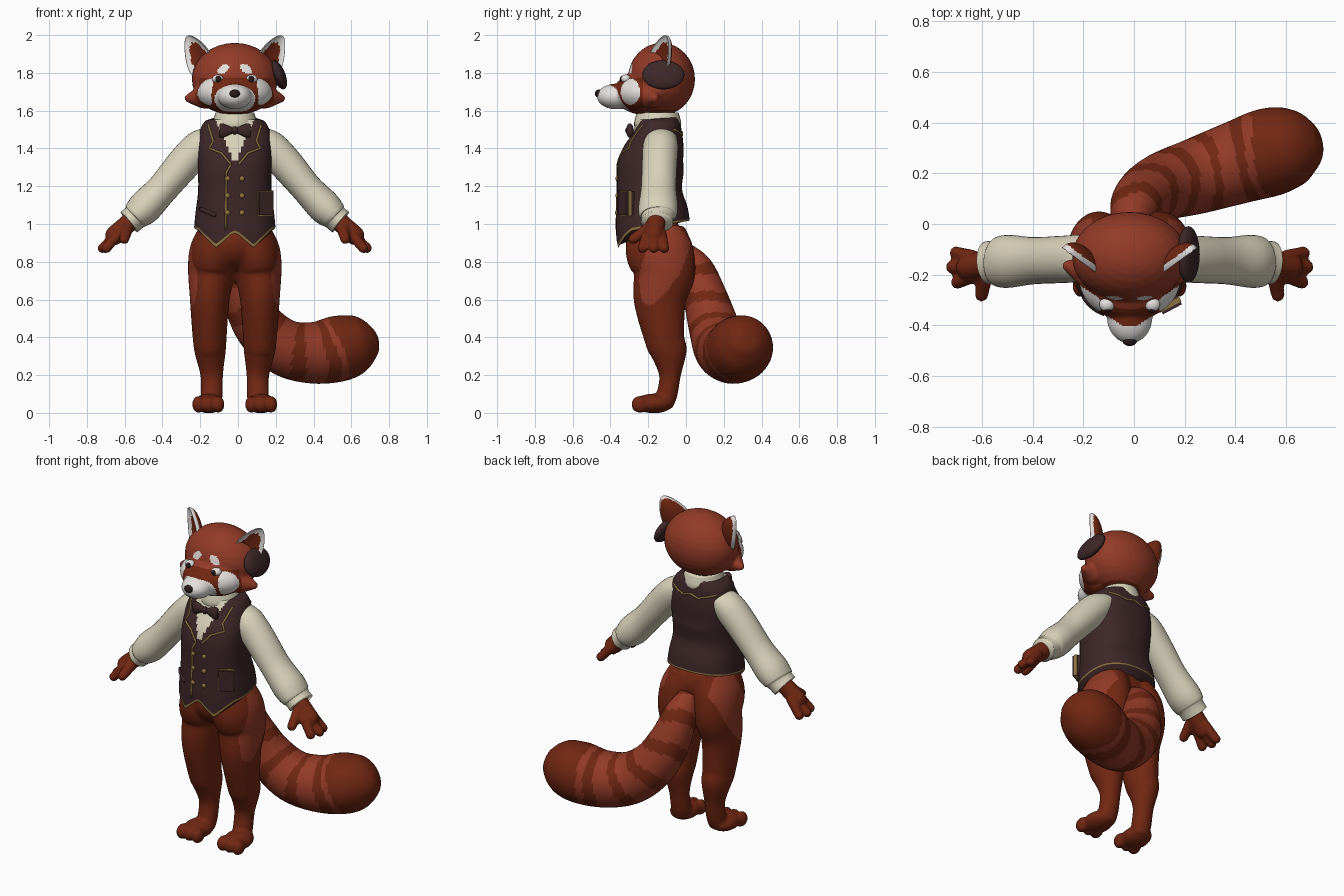
import bpy, bmesh, math
from mathutils import Vector, Matrix
from mathutils.bvhtree import BVHTree

if "Cube" in bpy.data.objects:
    bpy.data.objects.remove(bpy.data.objects["Cube"])

PALETTE = {
    "fur_red": (0.29, 0.043, 0.02), "fur_rust": (0.165, 0.02, 0.006),
    "fur_white": (0.78, 0.75, 0.73), "shirt_cream": (0.69, 0.64, 0.49),
    "vest_brown": (0.047, 0.02, 0.021), "trim_gold": (0.27, 0.17, 0.05),
    "nose_black": (0.022, 0.01, 0.01),
}
RED, RUST, WHITE, CREAM, VEST, GOLD, BLACK = range(7)
MATS = []
for label, rgb in PALETTE.items():
    m = bpy.data.materials.new(label)
    m.use_nodes = True
    m.diffuse_color = (*rgb, 1)
    m.node_tree.nodes["Principled BSDF"].inputs["Base Color"].default_value = (*rgb, 1)
    MATS.append(m)

CX = -0.017  # plane of symmetry of the body


def make(name, bm, color, voxel=0, relax=6, smooth=True):
    """Turn a bmesh into an object; color is an index or a rule on polygons."""
    bmesh.ops.recalc_face_normals(bm, faces=bm.faces[:])
    mesh = bpy.data.meshes.new(name)
    bm.to_mesh(mesh)
    bm.free()
    obj = bpy.data.objects.new(name, mesh)
    bpy.context.collection.objects.link(obj)
    if voxel:
        remesh = obj.modifiers.new("blend", "REMESH")
        remesh.mode, remesh.voxel_size = "VOXEL", voxel
        soften = obj.modifiers.new("soften", "SMOOTH")
        soften.factor, soften.iterations = 0.5, relax
        bpy.context.view_layer.update()
        graph = bpy.context.evaluated_depsgraph_get()
        baked = bpy.data.meshes.new_from_object(obj.evaluated_get(graph))
        obj.modifiers.clear()
        obj.data = mesh = baked
    mesh.materials.clear()
    picks = [color(p) if callable(color) else color for p in mesh.polygons]
    used = sorted(set(picks))
    for i in used:
        mesh.materials.append(MATS[i])
    for p, pick in zip(mesh.polygons, picks):
        p.material_index = used.index(pick)
        p.use_smooth = smooth
    return obj


def ball(bm, center, radii, turn=Matrix(), seg=32):
    place = Matrix.Translation(center) @ turn @ Matrix.Diagonal((*radii, 1))
    return bmesh.ops.create_uvsphere(bm, u_segments=seg, v_segments=seg // 2, radius=1, matrix=place)["verts"]


def chain(bm, p, q, r0, r1, n=8):
    for i in range(n + 1):
        t = i / n
        r = r0 + (r1 - r0) * t
        ball(bm, Vector(p).lerp(Vector(q), t), (r, r, r), seg=16)


def spline(keys, k):
    out = []
    for i in range(len(keys) - 1):
        quad = zip(keys[max(i - 1, 0)], keys[i], keys[i + 1], keys[min(i + 2, len(keys) - 1)])
        quad = list(quad)
        for j in range(k):
            t = j / k
            out.append([0.5 * (2 * b + (c - a) * t + (2 * a - 5 * b + 4 * c - d) * t * t
                               + (3 * b - a - 3 * c + d) * t ** 3) for a, b, c, d in quad])
    return out + [list(keys[-1])]


def tube(bm, keys, n=32, k=6, power=1.0):
    """Loft ellipses (x, y, z, r_side, r_depth) along a smooth path."""
    path = spline(keys, k)
    rings = []
    for i, (x, y, z, ra, rb) in enumerate(path):
        t = Vector(path[min(i + 1, len(path) - 1)][:3]) - Vector(path[max(i - 1, 0)][:3])
        t.normalize()
        u = Vector((0, 1, 0)).cross(t).normalized()
        w = t.cross(u)
        ring = []
        for j in range(n):
            a = math.tau * j / n
            c, s = (math.copysign(abs(v) ** power, v) for v in (math.cos(a), math.sin(a)))
            ring.append(bm.verts.new(Vector((x, y, z)) + u * ra * c + w * rb * s))
        rings.append(ring)
    for a, b in zip(rings, rings[1:]):
        for j in range(n):
            bm.faces.new((a[j], a[(j + 1) % n], b[(j + 1) % n], b[j]))
    bm.faces.new(rings[0])
    bm.faces.new(rings[-1])
    return len(path) - 1


def side_keys(keys, s):
    return [(CX + s * k[0], *k[1:]) for k in keys]


# Head: skull, face, muzzle and cheek tufts blended, markings by position
bm = bmesh.new()
ball(bm, (CX, -0.13, 1.767), (0.228, 0.178, 0.192))
ball(bm, (CX, -0.22, 1.695), (0.2, 0.162, 0.117))
ball(bm, (CX, -0.37, 1.675), (0.09, 0.102, 0.068))
for s in (1, -1):
    chain(bm, (CX + s * 0.16, -0.19, 1.675), (CX + s * 0.245, -0.165, 1.665), 0.065, 0.022)


def head_color(p):
    x, y, z = p.center
    dx = abs(x - CX)

    def spot(a, ca, ra, cz, rz):
        return ((a - ca) / ra) ** 2 + ((z - cz) / rz) ** 2 < 1
    if y < -0.3 and spot(dx, 0, 0.108, 1.662, 0.076):
        return WHITE
    if dx > 0.115 and spot(y, -0.295, 0.05, 1.7, 0.07):
        return WHITE
    if y < -0.2 and spot(dx + (z - 1.82) * 0.5, 0.06, 0.028, 1.82, 0.026):
        return WHITE
    return RUST if (y < -0.23 and z < 1.775) or z < 1.605 else RED


make("head", bm, head_color, voxel=0.008)

bm = bmesh.new()
ball(bm, (CX, -0.462, 1.69), (0.028, 0.02, 0.022))
make("nose", bm, BLACK)

# Eyes and cupped ears
for s, side in ((1, "left"), (-1, "right")):
    bm = bmesh.new()
    ball(bm, (CX + s * 0.09, -0.318, 1.768), (0.03, 0.028, 0.023))
    make(side + "_eye", bm, WHITE)
    bm = bmesh.new()
    ball(bm, (CX + s * 0.088, -0.337, 1.768), (0.017, 0.014, 0.017))
    make(side + "_pupil", bm, BLACK)

    bm = bmesh.new()
    ball(bm, (0, 0, 0), (1, 1, 1), seg=48)
    marks = []
    for f in bm.faces:
        c = f.calc_center_median()
        edge = c.x ** 2 + c.z ** 2
        marks.append(WHITE if edge > (0.45 if c.y < 0 else 0.88) else RUST)
    pose = Matrix.Rotation(math.radians(37), 4, "Z") @ Matrix.Rotation(math.radians(30), 4, "Y")
    for v in bm.verts:
        a, b, c = v.co
        b = 0.45 * -b - 0.1 if b < -0.02 else b
        spot = pose @ Vector((0.078 * a * (1 - 0.35 * c), 0.055 * b, 0.128 * c))
        v.co = (CX + s * (0.2 + spot.x), spot.y - 0.14, spot.z + 1.885)
    make(side + "_ear", bm, lambda p: marks[p.index])

# Dark disc worn below the left ear
bm = bmesh.new()
ball(bm, (0.215, -0.12, 1.79), (0.035, 0.112, 0.082), Matrix.Rotation(math.radians(-22), 4, "Y"))
make("side_disc", bm, VEST)

# Vest with pointed hem, gold edge and shirt showing in the neckline
N = 112
bm = bmesh.new()
tube(bm, [(CX, -0.175, 0.97, 0.215, 0.195), (CX, -0.18, 1.05, 0.208, 0.19),
          (CX, -0.193, 1.18, 0.194, 0.172), (CX, -0.185, 1.31, 0.196, 0.175),
          (CX, -0.158, 1.42, 0.198, 0.148), (CX, -0.145, 1.5, 0.182, 0.125),
          (CX, -0.14, 1.545, 0.155, 0.108), (CX, -0.14, 1.56, 0.11, 0.09)], N, 8, 0.82)
for v in bm.verts:
    if v.co.z < 1.15:
        hem = 0.985 + 0.12 * (v.co.y + 0.18)
        if v.co.y < -0.2:
            hem -= 0.85 * max(0, 0.09 - abs(abs(v.co.x - CX) - 0.1))
        v.co.z += (hem - 0.97) * (1.15 - v.co.z) / 0.18


def vest_color(p):
    x, y, z = p.center
    if p.index < N * 2:
        return GOLD
    if y < -0.15 and abs(x - CX) < 0.09 * (z - 1.325) / 0.2:
        return CREAM
    return VEST


skin = BVHTree.FromBMesh(bm)
make("vest", bm, vest_color)


def on_vest(x, z, front=True):
    way = 1 if front else -1
    hit = skin.ray_cast(Vector((CX + x, -way, z)), Vector((0, way, 0)))[0]
    return hit if hit else Vector((CX + x, -0.14, z))


def trim(name, points, color=GOLD, front=True, r=0.006):
    bm = bmesh.new()
    keys = []
    for (xa, za), (xb, zb) in zip(points, points[1:]):
        for i in range(8):
            t = i / 8
            keys.append((*on_vest(xa + (xb - xa) * t, za + (zb - za) * t, front), r, r))
    keys.append((*on_vest(*points[-1], front), r, r))
    tube(bm, keys, 8, 1)
    make(name, bm, color)


for s, side in ((1, "left"), (-1, "right")):
    trim(side + "_lapel_trim", [(s * x, z) for x, z in
         ((0.14, 1.525), (0.115, 1.44), (0.135, 1.4), (0.07, 1.375), (0.02, 1.315))])
    for row in range(3):
        bm = bmesh.new()
        ball(bm, on_vest(s * 0.038, 1.24 - 0.09 * row), (0.014, 0.01, 0.014), seg=16)
        make(f"{side}_button_{row + 1}", bm, GOLD)
trim("closing_trim", [(-0.02, 1.315), (-0.045, 1.27), (-0.048, 0.97)])
trim("back_yoke_trim", [(-0.15, 1.5), (-0.05, 1.47), (0, 1.485), (0.05, 1.47), (0.15, 1.5)], front=False)
trim("right_pocket", [(-0.18, 1.08), (-0.1, 1.045)], VEST, r=0.011)

# Box pocket on the left with a gold rim behind its face
for name, size, out, color in (("left_pocket", (0.085, 0.05, 0.125), 0, VEST),
                               ("left_pocket_trim", (0.093, 0.02, 0.133), -0.004, GOLD)):
    bm = bmesh.new()
    place = Matrix.Translation((0.14, -0.315, 1.11)) @ Matrix.Rotation(math.radians(28), 4, "Z")
    bmesh.ops.create_cube(bm, size=1, matrix=place @ Matrix.Translation((0, out, 0)) @ Matrix.Diagonal((*size, 1)))
    make(name, bm, color, smooth=False)

# Shirt collar and bow tie
bm = bmesh.new()
tube(bm, [(CX, -0.15, 1.48, 0.105, 0.11), (CX, -0.15, 1.53, 0.118, 0.125), (CX, -0.15, 1.59, 0.102, 0.11)])
make("shirt_collar", bm, CREAM)
bm = bmesh.new()
tube(bm, [(CX + x, -0.297, 1.495, h, d) for x, h, d in
          ((-0.082, 0.034, 0.014), (-0.06, 0.037, 0.02), (0, 0.014, 0.014), (0.06, 0.037, 0.02), (0.082, 0.034, 0.014))])
ball(bm, (CX, -0.3, 1.495), (0.018, 0.022, 0.021))
make("bow_tie", bm, VEST)

# Sleeves and hands
SLEEVE = [(0.12, -0.13, 1.46, 0.06, 0.08), (0.185, -0.135, 1.41, 0.088, 0.093), (0.27, -0.14, 1.32, 0.09, 0.093),
          (0.38, -0.145, 1.19, 0.083, 0.093), (0.47, -0.147, 1.095, 0.09, 0.104), (0.515, -0.15, 1.05, 0.08, 0.1),
          (0.53, -0.15, 1.035, 0.07, 0.086), (0.56, -0.153, 1.01, 0.07, 0.085)]
for s, side in ((1, "left"), (-1, "right")):
    bm = bmesh.new()
    tube(bm, side_keys(SLEEVE, s))
    make(side + "_sleeve", bm, CREAM)
    bm = bmesh.new()
    chain(bm, (CX + s * 0.54, -0.155, 1.025), (CX + s * 0.635, -0.17, 0.94), 0.05, 0.052)
    for y, tip, reach in ((-0.13, -0.115, 0.685), (-0.17, -0.17, 0.7), (-0.205, -0.23, 0.68)):
        chain(bm, (CX + s * 0.62, y, 0.945), (CX + s * reach, tip, 0.872), 0.029, 0.027)
    chain(bm, (CX + s * 0.57, -0.19, 0.98), (CX + s * 0.585, -0.28, 0.92), 0.035, 0.027)
    make(side + "_hand", bm, RUST, voxel=0.009, relax=3)

# Hips, legs and toed feet in one skin, with red hip patches
LEG = [(0.09, -0.16, 0.96, 0.1, 0.155), (0.113, -0.142, 0.86, 0.125, 0.178), (0.123, -0.115, 0.75, 0.125, 0.165),
       (0.133, -0.138, 0.6, 0.105, 0.14), (0.133, -0.115, 0.4, 0.09, 0.107), (0.13, -0.092, 0.32, 0.082, 0.097),
       (0.122, -0.085, 0.2, 0.06, 0.058), (0.122, -0.1, 0.1, 0.058, 0.055), (0.125, -0.12, 0.04, 0.055, 0.05)]
bm = bmesh.new()
ball(bm, (CX, -0.16, 0.9), (0.185, 0.16, 0.15))
for s in (1, -1):
    tube(bm, side_keys(LEG, s))
    ball(bm, (CX + s * 0.138, -0.17, 0.05), (0.08, 0.105, 0.052))
    for dx in (0.088, 0.14, 0.192):
        ball(bm, (CX + s * dx, -0.245, 0.045), (0.034, 0.046, 0.046), seg=16)


def leg_color(p):
    x, y, z = p.center
    if z < 0.57 or abs(x - CX) < 0.15:
        return RUST
    half = 0.11 * min(1, math.sqrt((z - 0.57) / 0.18))
    return RED if abs(y + 0.16 - 0.35 * (z - 0.68)) < half else RUST


make("hips_and_legs", bm, leg_color, voxel=0.01, relax=4)

# Striped tail sweeping down and to the left
TAIL = [(-0.01, -0.02, 0.86, 0.055), (0, 0.05, 0.76, 0.095), (0.04, 0.105, 0.6, 0.118), (0.12, 0.15, 0.45, 0.135),
        (0.25, 0.19, 0.345, 0.15), (0.4, 0.24, 0.318, 0.163), (0.54, 0.285, 0.342, 0.174), (0.64, 0.305, 0.372, 0.15),
        (0.7, 0.315, 0.39, 0.1), (0.728, 0.32, 0.4, 0.05), (0.736, 0.322, 0.403, 0.004)]
T = 48
bm = bmesh.new()
count = tube(bm, [(*k, k[3]) for k in TAIL], T, 10)


def tail_color(p):
    t = p.index // T / count
    t += 0.012 * math.sin(math.tau * (p.index % T) / T * 2)
    return RUST if t > 0.57 or (t + 0.02) % 0.105 < 0.04 else RED


make("tail", bm, tail_color)
